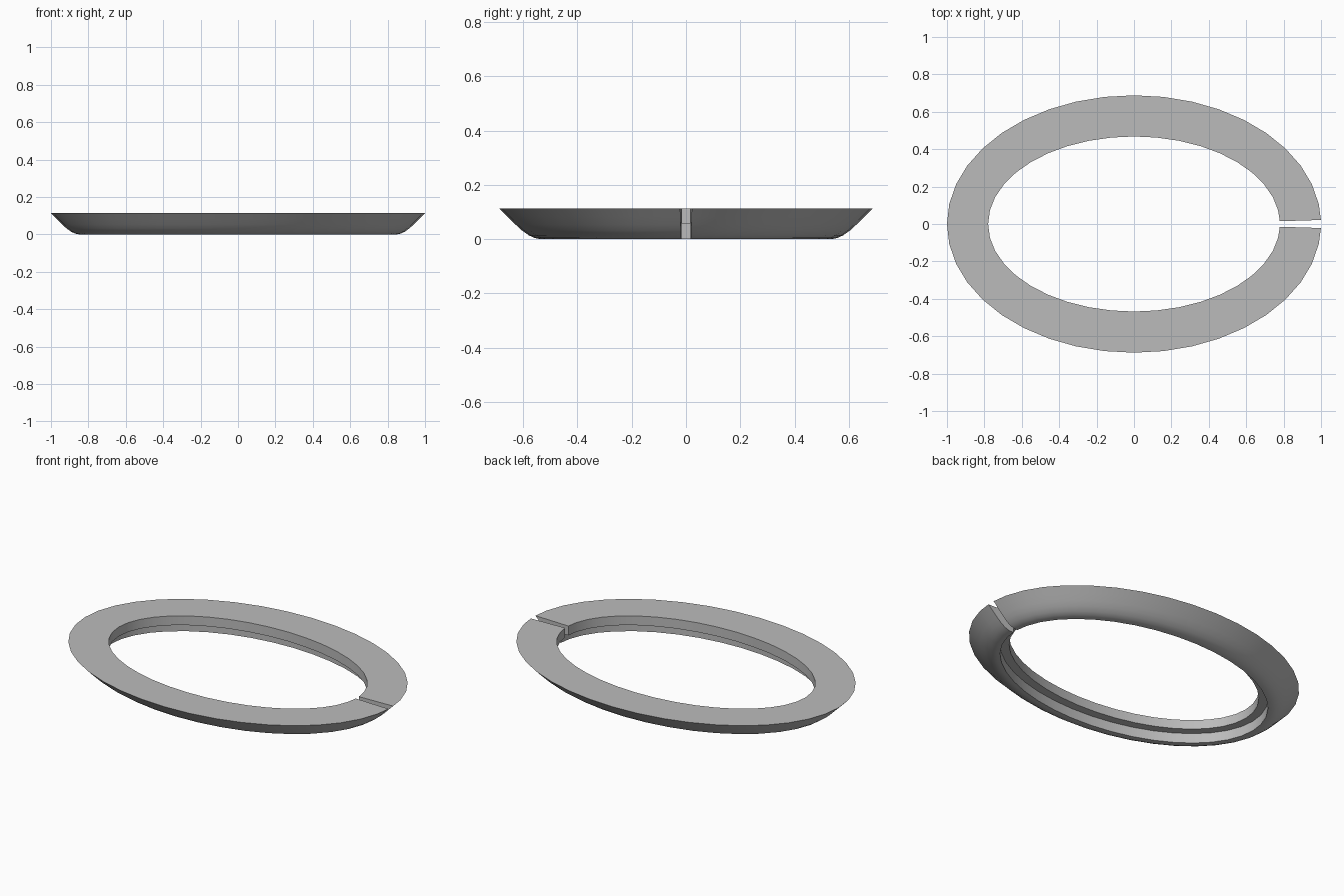
import bpy
import bmesh
from math import cos, sin, radians

cube = bpy.data.objects.get("Cube")
if cube:
    bpy.data.objects.remove(cube)

INNER_X, INNER_Y = 0.78, 0.468   # semi-axes of the opening
HEIGHT = 0.113
GAP = 1.8                        # half angle of the slit, in degrees

# Cross-section: distance out from the opening, height
section = [
    (0, HEIGHT), (0, 0.058),                 # upper inner wall
    (0.05, 0.058), (0.05, 0),                # recessed ledge and lower wall
    (0.07, 0), (0.09, 0.004), (0.112, 0.014),
    (0.137, 0.032), (0.16, 0.053),           # rounded underside
    (0.19, 0.083), (0.22, HEIGHT),           # flared outer rim
]

grey = bpy.data.materials.new("plain grey")
grey.use_nodes = True
colour = (0.5, 0.5, 0.5, 1)
grey.diffuse_color = colour
grey.node_tree.nodes["Principled BSDF"].inputs["Base Color"].default_value = colour

# Sweep the section round the oval, leaving the slit open on the +x side
angles = [GAP] + [9 * i for i in range(1, 40)] + [360 - GAP]
bm = bmesh.new()
rings = []
for a in map(radians, angles):
    rings.append([bm.verts.new(((INNER_X + d) * cos(a), (INNER_Y + d) * sin(a), z))
                  for d, z in section])
n = len(section)
for r, s in zip(rings, rings[1:]):
    for i in range(n):
        j = (i + 1) % n
        bm.faces.new((r[i], r[j], s[j], s[i]))

# Close both ends of the slit
bm.faces.new(rings[0])
bm.faces.new(rings[-1])
bmesh.ops.recalc_face_normals(bm, faces=bm.faces)

mesh = bpy.data.meshes.new("split_oval_ring")
bm.to_mesh(mesh)
bm.free()
mesh.materials.append(grey)
ring = bpy.data.objects.new("split_oval_ring", mesh)
bpy.context.collection.objects.link(ring)

# Smooth curves, crisp edges
bpy.ops.object.select_all(action="DESELECT")
ring.select_set(True)
bpy.context.view_layer.objects.active = ring
bpy.ops.object.shade_smooth_by_angle(angle=radians(30))
